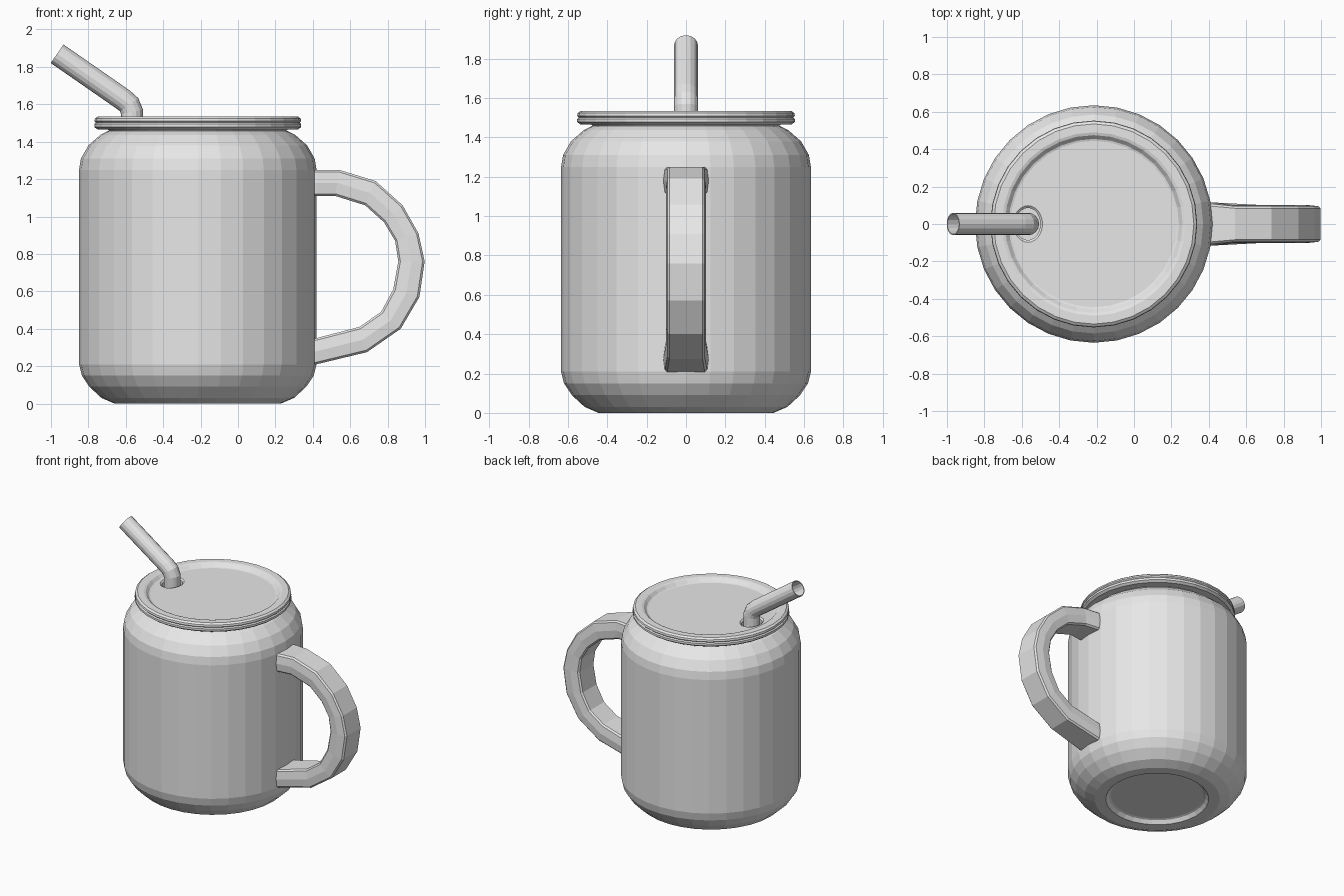
import bpy
import bmesh
from math import cos, sin, tau
from mathutils import Vector

SIDES = 32
CENTRE_X = -0.215
STRAW_X = -0.567

cube = bpy.data.objects.get("Cube")
if cube:
    bpy.data.objects.remove(cube, do_unlink=True)

grey = bpy.data.materials.new("plain grey")
grey.use_nodes = True
grey.diffuse_color = (0.8, 0.8, 0.8, 1)
for node in grey.node_tree.nodes:
    if node.type == "BSDF_PRINCIPLED":
        node.inputs["Base Color"].default_value = grey.diffuse_color


def loft(name, rings):
    """Join a series of matching rings and cap both ends."""
    bm = bmesh.new()
    loops = [[bm.verts.new(point) for point in ring] for ring in rings]
    for lower, upper in zip(loops, loops[1:]):
        for i in range(len(lower)):
            j = (i + 1) % len(lower)
            bm.faces.new((lower[i], lower[j], upper[j], upper[i]))
    bm.faces.new(loops[0])
    bm.faces.new(loops[-1])
    bmesh.ops.recalc_face_normals(bm, faces=bm.faces)
    mesh = bpy.data.meshes.new(name)
    bm.to_mesh(mesh)
    bm.free()
    mesh.materials.append(grey)
    obj = bpy.data.objects.new(name, mesh)
    bpy.context.collection.objects.link(obj)
    return obj


def ring(x, z, rx, ry, sides=SIDES):
    return [(x + rx * cos(tau * i / sides), ry * sin(tau * i / sides), z)
            for i in range(sides)]


def lathe(name, profile):
    return loft(name, [ring(CENTRE_X, z, r, r) for r, z in profile])


# Body with recessed base, rounded edges and narrow neck
lathe("body", [
    (0.33, 0.03), (0.345, 0.025), (0.365, 0),
    (0.445, 0), (0.515, 0.03), (0.58, 0.09), (0.62, 0.15), (0.635, 0.21),
    (0.635, 1.25), (0.625, 1.31), (0.585, 1.38), (0.52, 1.437),
    (0.485, 1.455), (0.47, 1.46)])

# Lid with a rolled rim and a sunken top
lid = lathe("lid", [
    (0.46, 1.44), (0.48, 1.465), (0.535, 1.465), (0.553, 1.478),
    (0.553, 1.494), (0.545, 1.502), (0.553, 1.51), (0.55, 1.524),
    (0.535, 1.535), (0.49, 1.535), (0.475, 1.53), (0.455, 1.508),
    (0.445, 1.505)])

# Oval straw opening with a bevelled edge
cutter = loft("straw_opening_cutter", [
    ring(STRAW_X, z, rx, rx + 0.02, 24)
    for z, rx in ((1.455, 0.066), (1.495, 0.066), (1.505, 0.078), (1.55, 0.078))])
cutter.hide_render = True
cut = lid.modifiers.new("straw opening", "BOOLEAN")
cut.operation = "DIFFERENCE"
cut.solver = "EXACT"
cut.object = cutter
bpy.context.view_layer.objects.active = lid
bpy.ops.object.modifier_apply(modifier=cut.name)
bpy.data.objects.remove(cutter, do_unlink=True)

# Bent hollow straw: outer wall up, inner wall back down
path = [Vector((x, 0, z)) for x, z in (
    (STRAW_X, 1.445), (STRAW_X, 1.56), (-0.582, 1.598),
    (-0.615, 1.626), (-0.967, 1.87))]


def straw_ring(k, radius, sides=16):
    before = path[max(k - 1, 0)]
    after = path[min(k + 1, len(path) - 1)]
    if 0 < k < len(path) - 1:
        along = ((path[k] - before).normalized() + (after - path[k]).normalized()).normalized()
    else:
        along = (after - before).normalized()
    side = Vector((0, 1, 0))
    across = side.cross(along)
    return [path[k] + radius * (across * cos(tau * i / sides) + side * sin(tau * i / sides))
            for i in range(sides)]


last = len(path) - 1
loft("straw", [straw_ring(k, 0.06) for k in range(last + 1)]
     + [straw_ring(k, 0.054) for k in range(last, 0, -1)])

# Handle: inner and outer edge points, with flared ends
spine = [
    ((0.37, 1.11), (0.37, 1.25)), ((0.42, 1.11), (0.42, 1.25)),
    ((0.52, 1.11), (0.54, 1.25)), ((0.68, 1.06), (0.735, 1.19)),
    ((0.78, 0.97), (0.88, 1.06)), ((0.84, 0.87), (0.965, 0.91)),
    ((0.857, 0.76), (0.998, 0.76)), ((0.83, 0.61), (0.97, 0.57)),
    ((0.765, 0.49), (0.87, 0.4)), ((0.65, 0.41), (0.69, 0.275)),
    ((0.42, 0.35), (0.42, 0.21)), ((0.37, 0.34), (0.37, 0.2))]
half = [(0, 0.084), (0.08, 0.095), (0.5, 0.102), (0.92, 0.095), (1, 0.084)]
section = half + [(t, -y) for t, y in reversed(half)]
handle_rings = []
for inner, outer in spine:
    a = Vector((inner[0], 0, inner[1]))
    b = Vector((outer[0], 0, outer[1]))
    flare = 1.13 if inner[0] < 0.5 else 1
    handle_rings.append([a.lerp(b, t) + Vector((0, y * flare, 0)) for t, y in section])
loft("handle", handle_rings)
